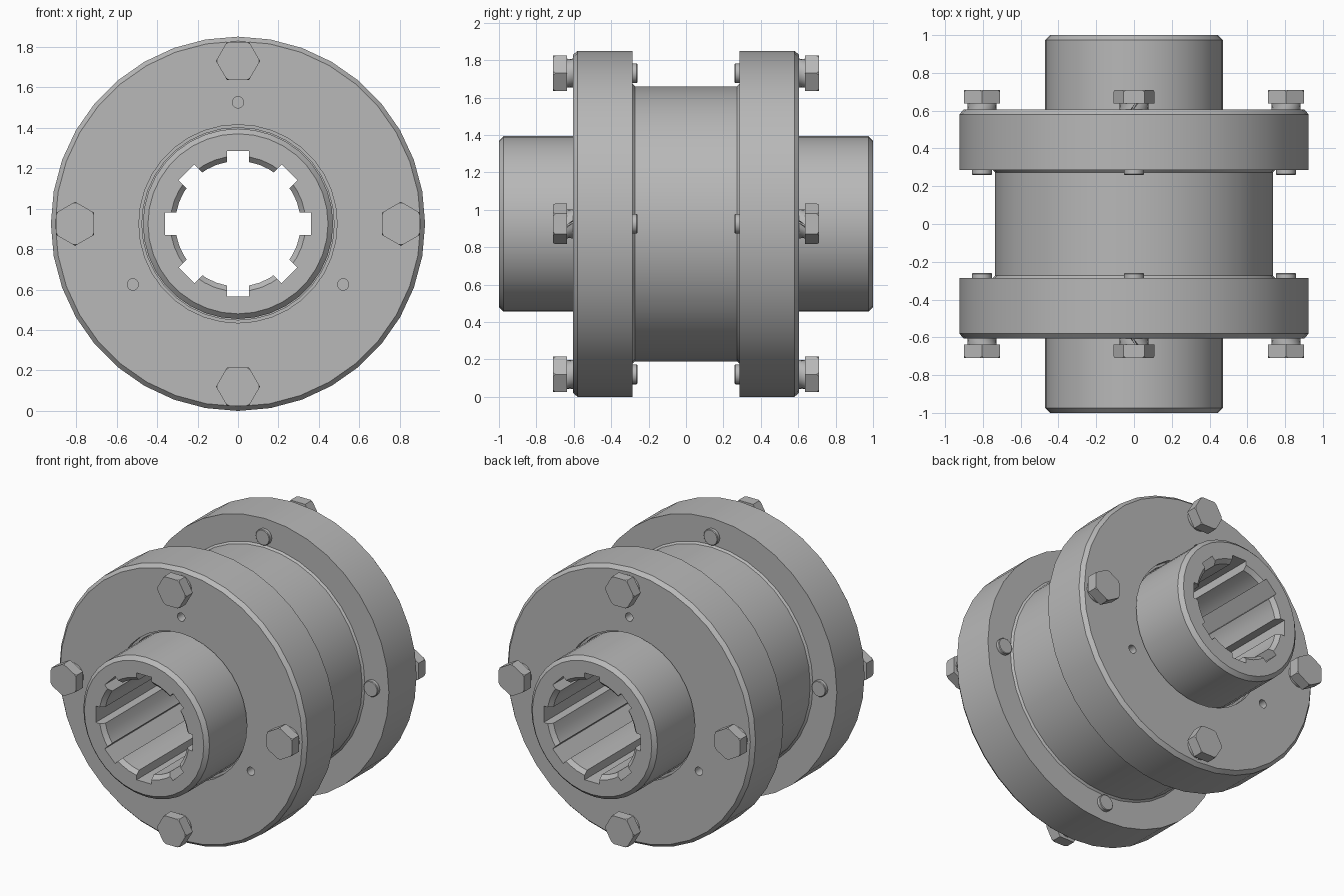
import bpy, bmesh, math
from mathutils import Matrix

if "Cube" in bpy.data.objects:
    bpy.data.objects.remove(bpy.data.objects["Cube"])

CZ = 0.925                       # height of the shaft axis
AXIS = Matrix.Translation((0, 0, CZ))
STEEL = bpy.data.materials.new("steel")
STEEL.diffuse_color = (0.48, 0.48, 0.48, 1)
STEEL.use_nodes = True
STEEL.node_tree.nodes["Principled BSDF"].inputs["Base Color"].default_value = STEEL.diffuse_color


def lathe(bm, prof, n, mat=Matrix(), a0=0.0, sweep=2 * math.pi, skew=0.0):
    """Spin a closed (radius, y) profile about the y axis."""
    full = sweep > 6.28
    rings = []
    for i in range(n if full else n + 1):
        ring = []
        for r, y in prof:
            a = a0 + sweep * i / n + skew * (y - prof[0][1])
            ring.append(bm.verts.new(mat @ Matrix.Rotation(-a, 4, 'Y') @ Matrix.Translation((r, y, 0)).to_translation()))
        rings.append(ring)
    m = len(prof)
    for i in range(n):
        p, q = rings[i], rings[(i + 1) % len(rings)]
        for j in range(m):
            k = (j + 1) % m
            if prof[j][0] == 0 and prof[k][0] == 0:
                continue
            bm.faces.new((p[j], p[k], q[k], q[j]))
    if not full:
        bm.faces.new(rings[0])
        bm.faces.new(rings[-1])


def finish(name, bm):
    bmesh.ops.remove_doubles(bm, verts=bm.verts, dist=1e-5)
    bmesh.ops.recalc_face_normals(bm, faces=bm.faces)
    me = bpy.data.meshes.new(name)
    bm.to_mesh(me)
    bm.free()
    me.materials.append(STEEL)
    ob = bpy.data.objects.new(name, me)
    bpy.context.collection.objects.link(ob)
    return ob


def complete(ob, cutter=None, mirror=True):
    """Cut, mirror to the rear half, and shade."""
    bpy.ops.object.select_all(action='DESELECT')
    bpy.context.view_layer.objects.active = ob
    ob.select_set(True)
    if cutter:
        cutter.hide_render = True
        b = ob.modifiers.new("cut", 'BOOLEAN')
        b.object, b.operation, b.solver = cutter, 'DIFFERENCE', 'EXACT'
        bpy.ops.object.modifier_apply(modifier="cut")
        bpy.data.objects.remove(cutter)
    if mirror:
        m = ob.modifiers.new("mirror", 'MIRROR')
        m.use_axis = (False, True, False)
        m.use_mirror_merge = False
        bpy.ops.object.modifier_apply(modifier="mirror")
    bpy.ops.object.shade_smooth_by_angle(angle=math.radians(25))


# Central sleeve with its two inner flanges
half = [(0.65, -0.43), (0.925, -0.43), (0.925, -0.285), (0.747, -0.285), (0.735, -0.273)]
bm = bmesh.new()
lathe(bm, half + [(r, -y) for r, y in reversed(half)], 36, AXIS)
complete(finish("sleeve", bm), mirror=False)

# Cover plates with three blind holes each
bm = bmesh.new()
lathe(bm, [(0.49, -0.605), (0.903, -0.605), (0.925, -0.58), (0.925, -0.43),
           (0.475, -0.43), (0.475, -0.57), (0.49, -0.57)], 36, AXIS)
cover = finish("cover_plates", bm)
bm = bmesh.new()
for k in range(3):
    a = math.radians(90 + 120 * k)
    pos = Matrix.Translation((0.6 * math.cos(a), 0, 0.6 * math.sin(a)))
    lathe(bm, [(0, -0.7), (0.028, -0.7), (0.028, -0.5), (0, -0.5)], 16, AXIS @ pos)
complete(cover, finish("hole_cutter", bm))

# Splined hubs
bm = bmesh.new()
lathe(bm, [(0.335, -1.0), (0.445, -1.0), (0.47, -0.975), (0.47, -0.4), (0.64, -0.4),
           (0.64, -0.08), (0.47, -0.08), (0.47, -0.02), (0.31, -0.02), (0.31, -0.975)],
      36, AXIS)
hub = finish("splined_hubs", bm)
bm = bmesh.new()
for k in range(8):
    mat = (AXIS @ Matrix.Rotation(k * math.pi / 4, 4, 'Y')
           @ Matrix.Translation((0, -0.5, 0.305)) @ Matrix.Diagonal((0.11, 1.2, 0.11, 1)))
    bmesh.ops.create_cube(bm, size=1, matrix=mat)
complete(hub, finish("slot_cutter", bm))

# Bolts with corner-chamfered hex heads, and split washers, four per side
bolts, washers = bmesh.new(), bmesh.new()
for k in range(4):
    mat = AXIS @ Matrix.Rotation(k * math.pi / 2, 4, 'Y') @ Matrix.Translation((0, 0, 0.805))
    turn = Matrix.Rotation(math.pi / 2, 4, 'X') @ Matrix.Rotation(math.pi / 6, 4, 'Z')
    bmesh.ops.create_cone(bolts, segments=6, cap_ends=True, radius1=0.109, radius2=0.109, depth=0.073,
                          matrix=mat @ Matrix.Translation((0, -0.6735, 0)) @ turn)
corners = [v for v in bolts.verts if v.co.y < -0.7]
bmesh.ops.bevel(bolts, geom=corners, offset=0.012, segments=1, affect='VERTICES')
for k in range(4):
    mat = AXIS @ Matrix.Rotation(k * math.pi / 2, 4, 'Y') @ Matrix.Translation((0, 0, 0.805))
    lathe(bolts, [(0, -0.64), (0.053, -0.64), (0.053, -0.264), (0.049, -0.26), (0, -0.26)], 20, mat)
    lathe(washers, [(0.054, -0.637), (0.078, -0.637), (0.078, -0.605), (0.054, -0.605)],
          24, mat, math.radians(85), math.radians(350), 10.0)
complete(finish("hex_bolts", bolts))
complete(finish("split_washers", washers))
